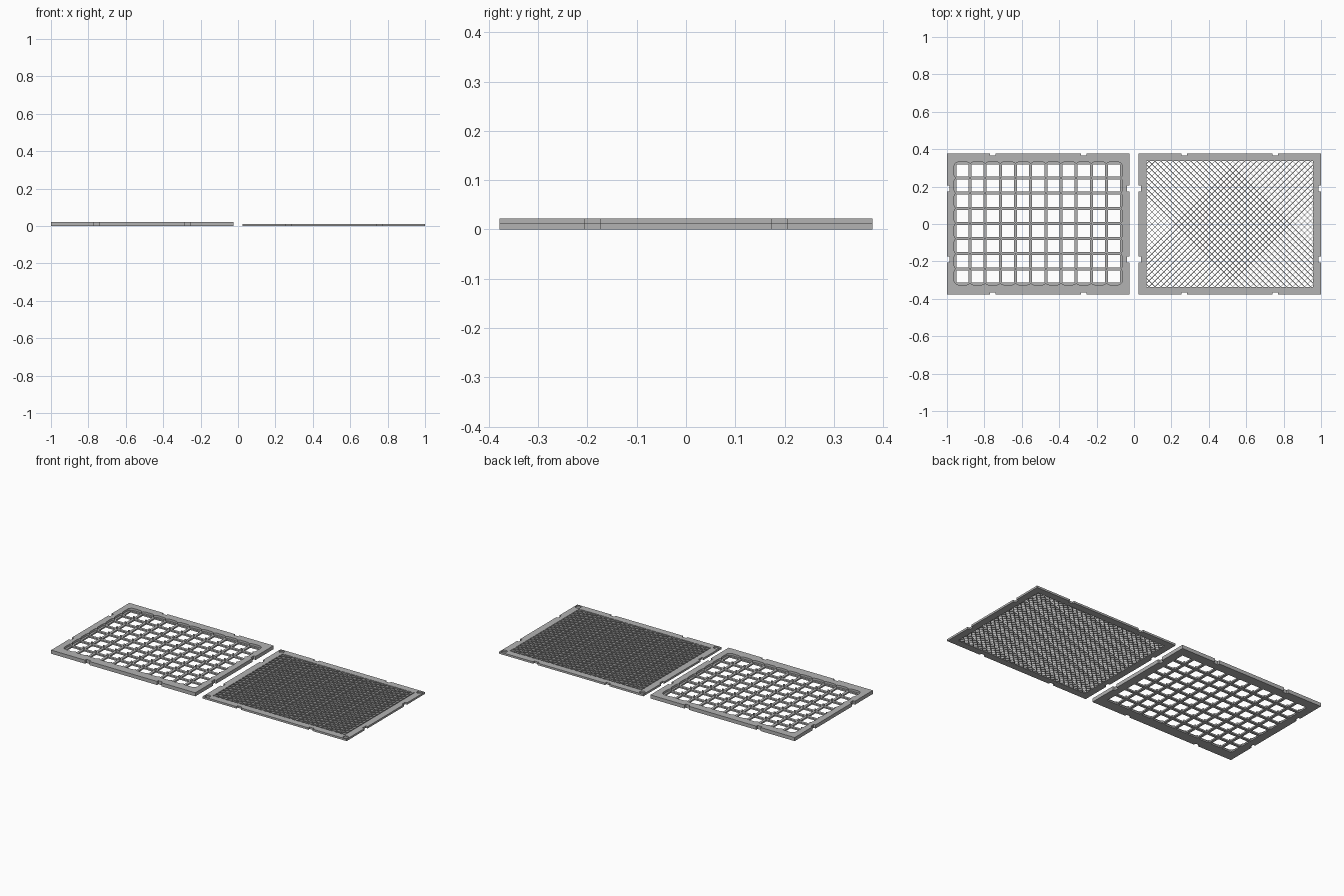
import bpy, bmesh, math
from mathutils import Matrix

if "Cube" in bpy.data.objects:
    bpy.data.objects.remove(bpy.data.objects["Cube"])

grey = bpy.data.materials.new("plain_grey")
grey.use_nodes = True
grey.diffuse_color = (0.45, 0.45, 0.45, 1)
grey.node_tree.nodes["Principled BSDF"].inputs["Base Color"].default_value = grey.diffuse_color

HALF_W, HALF_D = 0.488, 0.378
TRAY_X, LID_X = -0.512, 0.512
TRAY_H, LID_H = 0.022, 0.012
PITCH, COLS, ROWS = 0.081, 11, 8


def finish(bm, name):
    bmesh.ops.recalc_face_normals(bm, faces=bm.faces)
    mesh = bpy.data.meshes.new(name)
    bm.to_mesh(mesh)
    bm.free()
    mesh.materials.append(grey)
    obj = bpy.data.objects.new(name, mesh)
    bpy.context.collection.objects.link(obj)
    return obj


def add_box(bm, x, y, z0, z1, w, d, angle=0):
    m = (Matrix.Translation((x, y, (z0 + z1) / 2)) @ Matrix.Rotation(angle, 4, "Z")
         @ Matrix.Diagonal((w, d, z1 - z0, 1)))
    bmesh.ops.create_cube(bm, size=1, matrix=m)


def add_prism(bm, outline, z0, z1):
    low = [bm.verts.new((x, y, z0)) for x, y in outline]
    high = [bm.verts.new((x, y, z1)) for x, y in outline]
    bm.faces.new(low[::-1])
    bm.faces.new(high)
    for i in range(len(low)):
        j = (i + 1) % len(low)
        bm.faces.new((low[i], low[j], high[j], high[i]))


def rounded_square(cx, cy, half, radius, steps=5):
    pts = []
    for corner in range(4):
        mid = math.radians(45 + 90 * corner)
        ox = math.copysign(half - radius, math.cos(mid))
        oy = math.copysign(half - radius, math.sin(mid))
        for s in range(steps + 1):
            a = math.pi / 2 * (corner + s / steps)
            pts.append((cx + ox + radius * math.cos(a), cy + oy + radius * math.sin(a)))
    return pts


def cut(target, bm, name):
    cutter = finish(bm, name)
    cutter.hide_render = True
    mod = target.modifiers.new(name, "BOOLEAN")
    mod.operation, mod.solver, mod.object = "DIFFERENCE", "EXACT", cutter
    mod.use_self = True
    bpy.context.view_layer.objects.active = target
    bpy.ops.object.modifier_apply(modifier=name)
    bpy.data.objects.remove(cutter)


def cut_notches(target, cx):
    bm = bmesh.new()
    for side in (-1, 1):
        for s in (-1, 1):
            add_box(bm, cx + s * 0.243, side * HALF_D, -0.1, 0.1, 0.03, 0.026)
            add_box(bm, cx + side * HALF_W, s * 0.19, -0.1, 0.1, 0.026, 0.03)
    cut(target, bm, "notches")


# Tray: plate with merged rounded pockets and square through holes
bm = bmesh.new()
add_box(bm, TRAY_X, 0, 0, TRAY_H, 2 * HALF_W, 2 * HALF_D)
tray = finish(bm, "tray")
cells = [(TRAY_X + (i - (COLS - 1) / 2) * PITCH, (j - (ROWS - 1) / 2) * PITCH + 0.003)
         for i in range(COLS) for j in range(ROWS)]
bm = bmesh.new()
for x, y in cells:
    add_prism(bm, rounded_square(x, y, 0.045, 0.025), 0.009, 0.05)
cut(tray, bm, "pockets")
bm = bmesh.new()
for x, y in cells:
    add_box(bm, x, y, -0.1, 0.1, 0.065, 0.065)
cut(tray, bm, "holes")
cut_notches(tray, TRAY_X)

# Lid frame: open rectangle with edge notches and round corner recesses
IN_W, IN_D = 0.446, 0.336
bm = bmesh.new()
add_box(bm, LID_X, 0, 0, LID_H, 2 * HALF_W, 2 * HALF_D)
lid = finish(bm, "lid_frame")
bm = bmesh.new()
add_box(bm, LID_X, 0, -0.1, 0.1, 2 * IN_W, 2 * IN_D)
cut(lid, bm, "opening")
cut_notches(lid, LID_X)
bm = bmesh.new()
for sx in (-1, 1):
    for sy in (-1, 1):
        centre = Matrix.Translation((LID_X + sx * (HALF_W - 0.021), sy * (HALF_D - 0.021), 0.014))
        bmesh.ops.create_cone(bm, cap_ends=True, segments=24, radius1=0.016,
                              radius2=0.016, depth=0.02, matrix=centre)
cut(lid, bm, "recesses")

# Lid mesh: two crossing sets of thin diagonal walls trimmed to the opening
STEP, WALL = 0.032, 0.003
EX, EY = IN_W + 0.003, IN_D + 0.003
bm = bmesh.new()
count = int((EX + EY) / STEP)
for k in range(-count, count + 1):
    c = k * STEP
    x0, x1 = max(-EX, c - EY), min(EX, c + EY)
    if x1 - x0 < 0.01:
        continue
    mid = (x0 + x1) / 2
    for s in (-1, 1):
        add_box(bm, LID_X + mid, s * (mid - c), 0.0005, LID_H - 0.0005,
                (x1 - x0) * math.sqrt(2), WALL, s * math.pi / 4)
finish(bm, "lid_mesh")
